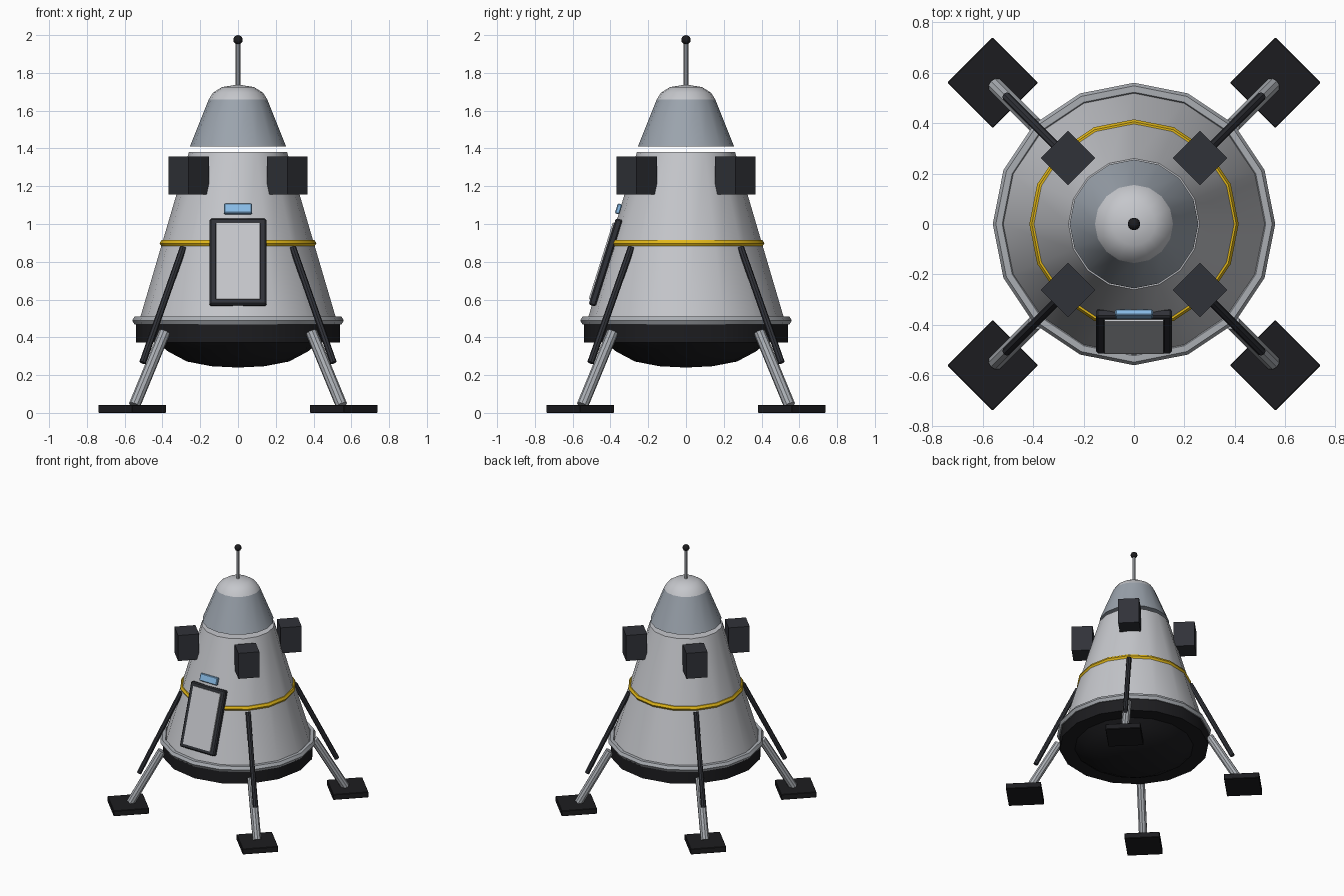
import bpy, bmesh
from math import sin, cos, pi, radians
from mathutils import Vector, Matrix

if "Cube" in bpy.data.objects:
    bpy.data.objects.remove(bpy.data.objects["Cube"])


def mat(name, r, g, b):
    m = bpy.data.materials.new(name)
    m.diffuse_color = (r, g, b, 1)
    m.use_nodes = True
    m.node_tree.nodes["Principled BSDF"].inputs["Base Color"].default_value = m.diffuse_color
    return m


DARK = mat("charcoal", 0.03, 0.032, 0.04)
BLACK = mat("black", 0.012, 0.012, 0.014)
HULL = mat("hull", 0.56, 0.57, 0.6)
NOSE = mat("nose_grey", 0.33, 0.37, 0.42)
STEEL = mat("steel", 0.4, 0.42, 0.45)
GOLD = mat("gold", 0.75, 0.47, 0.01)
BLUE = mat("window_blue", 0.25, 0.5, 0.8)


def finish(name, bm, material, smooth=True):
    bmesh.ops.recalc_face_normals(bm, faces=bm.faces)
    for f in bm.faces:
        f.smooth = False
    me = bpy.data.meshes.new(name)
    bm.to_mesh(me)
    bm.free()
    ob = bpy.data.objects.new(name, me)
    bpy.context.collection.objects.link(ob)
    me.materials.append(material)
    if smooth:
        bpy.ops.object.select_all(action='DESELECT')
        ob.select_set(True)
        bpy.context.view_layer.objects.active = ob
        bpy.ops.object.shade_smooth_by_angle(angle=radians(30))
    return ob


def lathe(name, profile, material, closed=False, n=16):
    """Spin a (radius, z) profile around the z axis."""
    bm = bmesh.new()
    vs = [bm.verts.new((r, 0, z)) for r, z in profile]
    pairs = list(zip(vs, vs[1:])) + ([(vs[-1], vs[0])] if closed else [])
    es = [bm.edges.new(p) for p in pairs]
    bmesh.ops.spin(bm, geom=vs + es, cent=(0, 0, 0), axis=(0, 0, 1),
                   angle=2 * pi, steps=n)
    bmesh.ops.remove_doubles(bm, verts=bm.verts, dist=1e-4)
    return finish(name, bm, material)


def ring(name, major, minor, z, material):
    pts = [(major + minor * cos(i * pi / 3), z + minor * sin(i * pi / 3))
           for i in range(6)]
    return lathe(name, pts, material, closed=True)


def rod(name, a, b, r, material, n=10):
    a, b = Vector(a), Vector(b)
    d = b - a
    m = Matrix.Translation((a + b) / 2) @ d.to_track_quat('Z', 'Y').to_matrix().to_4x4()
    bm = bmesh.new()
    bmesh.ops.create_cone(bm, cap_ends=True, segments=n, radius1=r, radius2=r,
                          depth=d.length, matrix=m)
    return finish(name, bm, material)


def box(name, size, matrix, material, bevel=0):
    bm = bmesh.new()
    bmesh.ops.create_cube(bm, size=1, matrix=Matrix.Diagonal((*size, 1)))
    if bevel:
        bmesh.ops.bevel(bm, geom=bm.edges[:], offset=bevel, segments=1, affect='EDGES')
    bm.transform(matrix)
    return finish(name, bm, material, smooth=False)


# Hull, heat shield and nose
lathe("capsule_body", [(0, 0.48), (0.525, 0.48), (0.26, 1.38), (0, 1.38)], HULL)
lathe("heat_shield", [(0, 0.24), (0.14, 0.247), (0.27, 0.272), (0.37, 0.325), (0.43, 0.373),
                      (0.54, 0.373), (0.54, 0.478), (0, 0.478)], BLACK)
lathe("nose_cone", [(0, 1.41), (0.255, 1.41), (0.155, 1.66), (0, 1.66)], NOSE)
lathe("nose_cap", [(0, 1.655), (0.155, 1.66), (0.132, 1.695), (0.085, 1.725), (0, 1.738)], HULL)
ring("base_ring", 0.535, 0.025, 0.489, STEEL)
ring("gold_band", 0.395, 0.02, 0.898, GOLD)

# Antenna
rod("antenna_mast", (0, 0, 1.72), (0, 0, 1.98), 0.012, STEEL, 8)
bm = bmesh.new()
bmesh.ops.create_uvsphere(bm, u_segments=12, v_segments=8, radius=0.025,
                          matrix=Matrix.Translation((0, 0, 1.975)))
finish("antenna_tip", bm, BLACK)

# Four legs, braces, feet and thruster blocks on the diagonals
for i in range(4):
    rz = Matrix.Rotation(pi / 4 + i * pi / 2, 4, 'Z')

    def at(r, z):
        return rz @ Vector((r, 0, z))

    rod(f"leg_{i}", at(0.55, 0.426), at(0.775, 0.04), 0.031, STEEL)
    rod(f"leg_brace_{i}", at(0.41, 0.876), at(0.714, 0.266), 0.018, DARK, 8)
    box(f"foot_{i}", (0.255, 0.255, 0.043),
        Matrix.Translation(at(0.792, 0.0215)) @ rz, BLACK, 0.003)
    box(f"thruster_block_{i}", (0.152, 0.152, 0.2),
        Matrix.Translation(at(0.37, 1.257)) @ rz, DARK)

# Hatch with frame, leaning along the hull
tilt = Matrix.Rotation(radians(-17.5), 4, 'X')
hatch = Matrix.Translation((0, -0.425, 0.797)) @ tilt
box("hatch_panel", (0.235, 0.055, 0.425), hatch, HULL)
for s in (-1, 1):
    box("hatch_side_bar", (0.038, 0.038, 0.48),
        hatch @ Matrix.Translation((s * 0.131, 0, 0)), DARK, 0.008)
    box("hatch_cross_bar", (0.3, 0.038, 0.038),
        hatch @ Matrix.Translation((0, 0, s * 0.221)), DARK, 0.008)

# Window above the hatch
box("window", (0.15, 0.025, 0.055),
    Matrix.Translation((0, -0.357, 1.08)) @ tilt, BLUE, 0.005)
